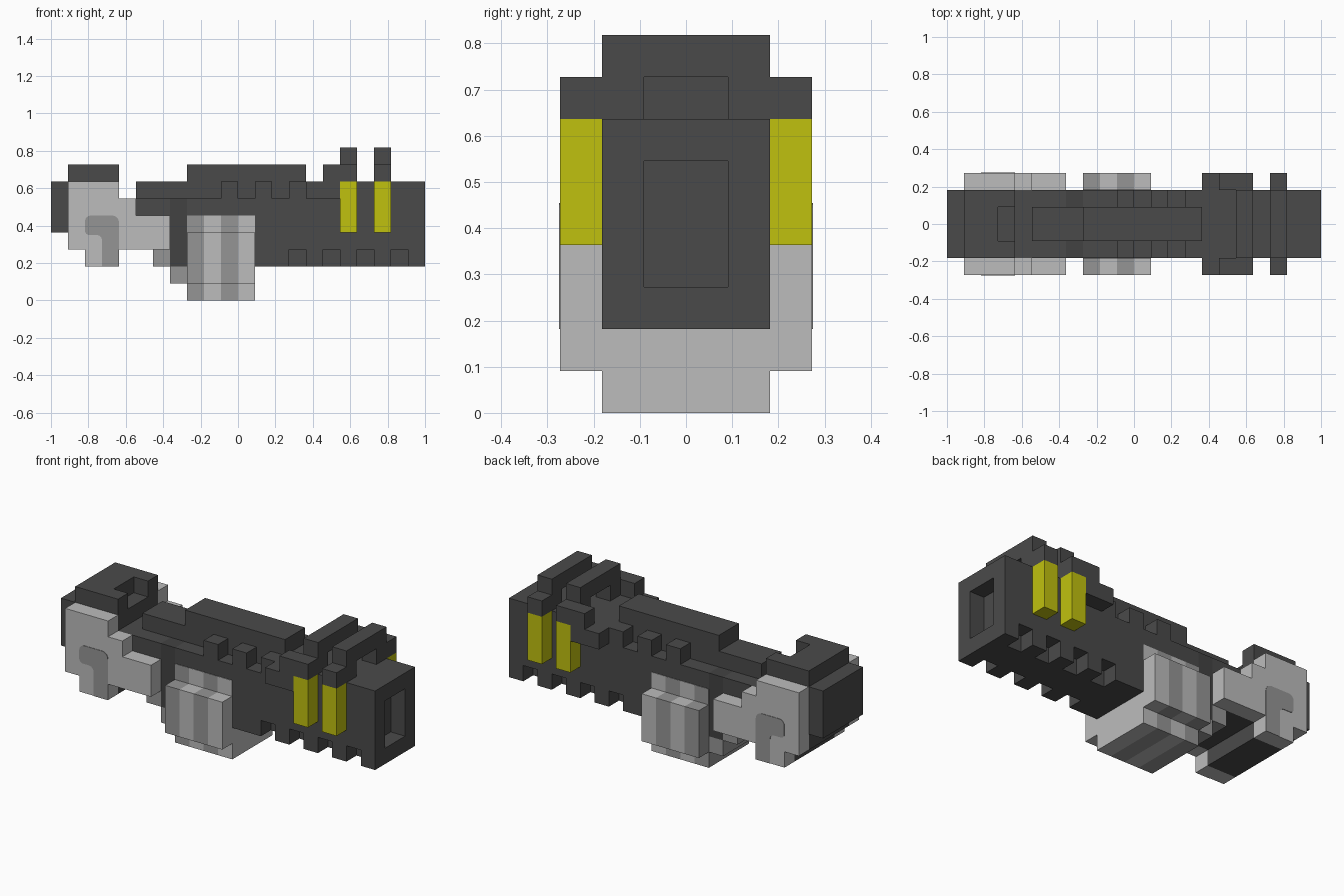
import bpy, bmesh, math

if "Cube" in bpy.data.objects:
    bpy.data.objects.remove(bpy.data.objects["Cube"], do_unlink=True)

U = 1 / 11  # one block


def material(name, rgb):
    lin = [((c / 255 + 0.055) / 1.055) ** 2.4 if c > 10 else c / 255 / 12.92 for c in rgb]
    m = bpy.data.materials.new(name)
    m.use_nodes = True
    m.diffuse_color = (*lin, 1)
    bsdf = next(n for n in m.node_tree.nodes if n.type == 'BSDF_PRINCIPLED')
    bsdf.inputs["Base Color"].default_value = (*lin, 1)
    bsdf.inputs["Roughness"].default_value = 0.8
    return m


DARK = material("dark grey", (74, 74, 74))
DARKER = material("darker grey", (66, 66, 66))
LIGHT = material("light grey", (188, 188, 188))
MID = material("mid grey", (149, 149, 149))
YELLOW = material("yellow", (192, 193, 15))


def prism(name, pts, y0, y1, mat, mirror=False):
    """Extrude an x-z outline from y0 to y1, in blocks; optionally on both sides."""
    bm = bmesh.new()
    for s in ((1, -1) if mirror else (1,)):
        face = bm.faces.new([bm.verts.new((x * U, s * y0 * U, z * U)) for x, z in pts])
        ext = bmesh.ops.extrude_face_region(bm, geom=[face])
        verts = [g for g in ext["geom"] if isinstance(g, bmesh.types.BMVert)]
        bmesh.ops.translate(bm, verts=verts, vec=(0, s * (y1 - y0) * U, 0))
    bmesh.ops.recalc_face_normals(bm, faces=bm.faces[:])
    me = bpy.data.meshes.new(name)
    bm.to_mesh(me)
    bm.free()
    me.materials.append(mat)
    ob = bpy.data.objects.new(name, me)
    bpy.context.collection.objects.link(ob)
    return ob


def box(name, x0, x1, z0, z1, y0, y1, mat, mirror=False):
    return prism(name, [(x0, z0), (x1, z0), (x1, z1), (x0, z1)], y0, y1, mat, mirror)


# Central spine with the top rib and the recessed muzzle
prism("body_core", [(-3, 2), (11, 2), (11, 3), (10, 3), (10, 6), (11, 6), (11, 7), (4, 7),
                    (4, 8), (-3, 8), (-3, 7), (-6, 7), (-6, 5), (-3, 5)], -1, 1, DARK)

# Side walls: notched along the bottom, with small teeth along the top
wall = [(-3, 2)]
for x in (3, 5, 7, 9):
    wall += [(x, 2), (x, 3), (x + 1, 3), (x + 1, 2)]
wall += [(11, 2), (11, 7), (3, 7), (3, 6)]
for x in (1, -1):
    wall += [(x + 1, 6), (x + 1, 7), (x, 7), (x, 6)]
wall += [(-3, 6)]
prism("body_wall", wall, 1, 2, DARK, True)
box("rear_ledge", -6, -4, 5, 6, 1, 2, DARK, True)
box("rear_column", -4, -3, 2, 6, -2, 2, DARKER)

# Upper shoulders and the two arched sights
prism("shoulder", [(4, 6), (6, 6), (6, 7), (7, 7), (7, 8), (5, 8), (5, 7), (4, 7)], 2, 3, DARK, True)
box("front_sight_shoulder", 8, 9, 7, 8, 2, 3, DARK, True)
for name, x in (("rear", 6), ("front", 8)):
    box(name + "_sight_leg", x, x + 1, 7, 9, 1, 2, DARK, True)
    box(name + "_sight_bridge", x, x + 1, 8, 9, -1, 1, DARK)
    box(name + "_yellow_bar", x, x + 1, 4, 7, 2, 3, YELLOW, True)

# Stock core, its notched top block and the link to the body
prism("stock_core", [(-11, 4), (-10, 4), (-10, 3), (-9, 3), (-9, 2), (-7, 2), (-7, 3), (-4, 3),
                     (-4, 5), (-6, 5), (-6, 6), (-7, 6), (-7, 7), (-11, 7)], -2, 2, DARK)
box("stock_top", -10, -8, 7, 8, -2, 2, DARK)
box("stock_top_prong", -8, -7, 7, 8, 1, 2, DARK, True)

# Light side plates of the stock
prism("stock_plate", [(-10, 3), (-9, 3), (-9, 2), (-7, 2), (-7, 3), (-4, 3), (-4, 5), (-6, 5),
                      (-6, 6), (-7, 6), (-7, 7), (-10, 7)], 2, 3, LIGHT, True)


def arc(cx, cz, r, a0, a1, n=4):
    angles = [math.radians(a0 + (a1 - a0) * i / n) for i in range(n + 1)]
    return [(cx + r * math.cos(a), cz + r * math.sin(a)) for a in angles]


# Rounded hook painted on the plates
hook = [(-8, 2), (-7, 2)] + arc(-7.4, 4.6, 0.4, 0, 90) + arc(-8.65, 4.65, 0.35, 90, 180)
hook += arc(-8.75, 4.1, 0.25, 180, 270) + arc(-8.3, 3.55, 0.3, 90, 0)
prism("stock_hook_mark", hook, 3, 3.03, MID, True)

# Striped magazine: wide middle, narrow foot, thin upper panel on the body
for i, mat in enumerate((MID, LIGHT, MID, LIGHT)):
    x = i - 3
    box("magazine_stripe", x, x + 1, 1, 4, -3, 3, mat)
    box("magazine_foot", x, x + 1, 0, 1, -2, 2, mat)
    box("magazine_panel", x, x + 1, 4, 5, 2, 2.03, mat, True)

# Stepped guard between the magazine and the stock
box("guard_lower_step", -4, -3, 1, 2, -2, 2, MID)
box("guard_upper_step", -5, -4, 2, 3, -2, 2, MID)
